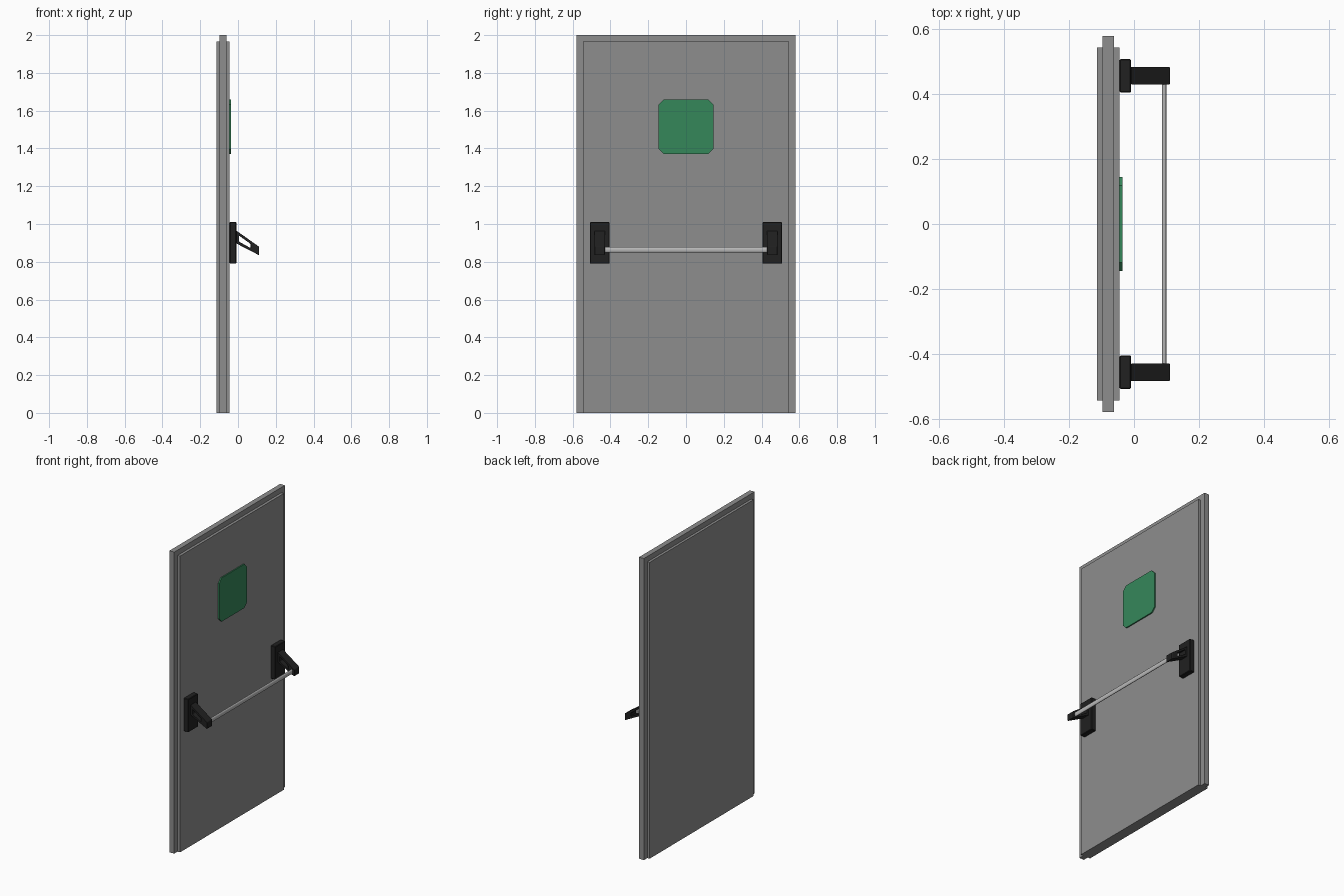
import bpy, bmesh, math

if "Cube" in bpy.data.objects:
    bpy.data.objects.remove(bpy.data.objects["Cube"])


def material(name, rgb):
    m = bpy.data.materials.new(name)
    m.diffuse_color = (*rgb, 1)
    m.use_nodes = True
    m.node_tree.nodes["Principled BSDF"].inputs["Base Color"].default_value = m.diffuse_color
    return m


GREY = material("door_grey", (0.27, 0.27, 0.27))
GREEN = material("sign_green", (0.036, 0.243, 0.102))
BLACK = material("black_plastic", (0.015, 0.015, 0.015))
STEEL = material("steel", (0.5, 0.5, 0.5))


def finish(name, bm, mat, bevel=0, mirror=False):
    bmesh.ops.recalc_face_normals(bm, faces=bm.faces)
    me = bpy.data.meshes.new(name)
    bm.to_mesh(me)
    bm.free()
    me.materials.append(mat)
    ob = bpy.data.objects.new(name, me)
    bpy.context.collection.objects.link(ob)
    if bevel:
        b = ob.modifiers.new("bevel", 'BEVEL')
        b.width, b.segments = bevel, 1
    if mirror:
        m = ob.modifiers.new("mirror", 'MIRROR')
        m.use_axis = (False, True, False)
    return ob


def prism(bm, ring, to_a, to_b):
    """Close a prism between two placements of a 2D ring."""
    a = [bm.verts.new(to_a(p)) for p in ring]
    b = [bm.verts.new(to_b(p)) for p in ring]
    n = len(ring)
    bm.faces.new(a)
    bm.faces.new(b[::-1])
    for i in range(n):
        j = (i + 1) % n
        bm.faces.new((a[i], a[j], b[j], b[i]))


# Door leaf: stepped section (x, half width, height) swept up, over and down
section = [(-0.114, 0.544, 1.965), (-0.097, 0.544, 1.965), (-0.097, 0.58, 2.0),
           (-0.062, 0.58, 2.0), (-0.062, 0.544, 1.965), (-0.044, 0.544, 1.965)]
bm = bmesh.new()
loops = [[bm.verts.new(p) for p in ((x, -w, 0), (x, -w, h), (x, w, h), (x, w, 0))]
         for x, w, h in section]
for a, b in zip(loops, loops[1:]):
    for i in range(3):
        bm.faces.new((a[i], a[i + 1], b[i + 1], b[i]))
bm.faces.new(loops[0])
bm.faces.new(loops[-1][::-1])
bm.faces.new([l[0] for l in loops] + [l[3] for l in loops[::-1]])
finish("door_leaf", bm, GREY)

# Green sign plate with cut corners
bm = bmesh.new()
s, c, zc = 0.145, 0.027, 1.515
ring = [(-s, -s + c), (-s + c, -s), (s - c, -s), (s, -s + c),
        (s, s - c), (s - c, s), (-s + c, s), (-s, s - c)]
prism(bm, ring, lambda p: (-0.044, p[0], zc + p[1]), lambda p: (-0.036, p[0], zc + p[1]))
finish("sign_plate", bm, GREEN)

# Mounting plates, mirrored to both sides
bm = bmesh.new()
ring = [(-0.044, 0.79), (-0.009, 0.79), (-0.009, 1.01), (-0.044, 1.01)]
prism(bm, ring, lambda p: (p[0], 0.405, p[1]), lambda p: (p[0], 0.508, p[1]))
finish("mounting_plates", bm, BLACK, 0.003, True)

# Sloping arms with a slot through each, mirrored
outer = [(-0.009, 0.965), (0.111, 0.88), (0.111, 0.835), (-0.009, 0.897)]
slot = [(0.006, 0.938), (0.066, 0.895), (0.066, 0.873), (0.006, 0.906)]
bm = bmesh.new()
sides = []
for y in (0.43, 0.484):
    o = [bm.verts.new((x, y, z)) for x, z in outer]
    k = [bm.verts.new((x, y, z)) for x, z in slot]
    sides.append((o, k))
for i in range(4):
    j = (i + 1) % 4
    for o, k in sides:
        bm.faces.new((o[i], o[j], k[j], k[i]))
    for a, b in zip(*sides):
        bm.faces.new((a[i], a[j], b[j], b[i]))
finish("push_arms", bm, BLACK, 0.002, True)

# Flattened round push bar between the arms
bm = bmesh.new()
n = 16
ring = [(0.093 + 0.0073 * math.cos(2 * math.pi * i / n),
         0.864 + 0.0155 * math.sin(2 * math.pi * i / n)) for i in range(n)]
prism(bm, ring, lambda p: (p[0], -0.432, p[1]), lambda p: (p[0], 0.432, p[1]))
bar = finish("push_bar", bm, STEEL)
bpy.context.view_layer.objects.active = bar
bar.select_set(True)
bpy.ops.object.shade_smooth_by_angle(angle=math.radians(50))
